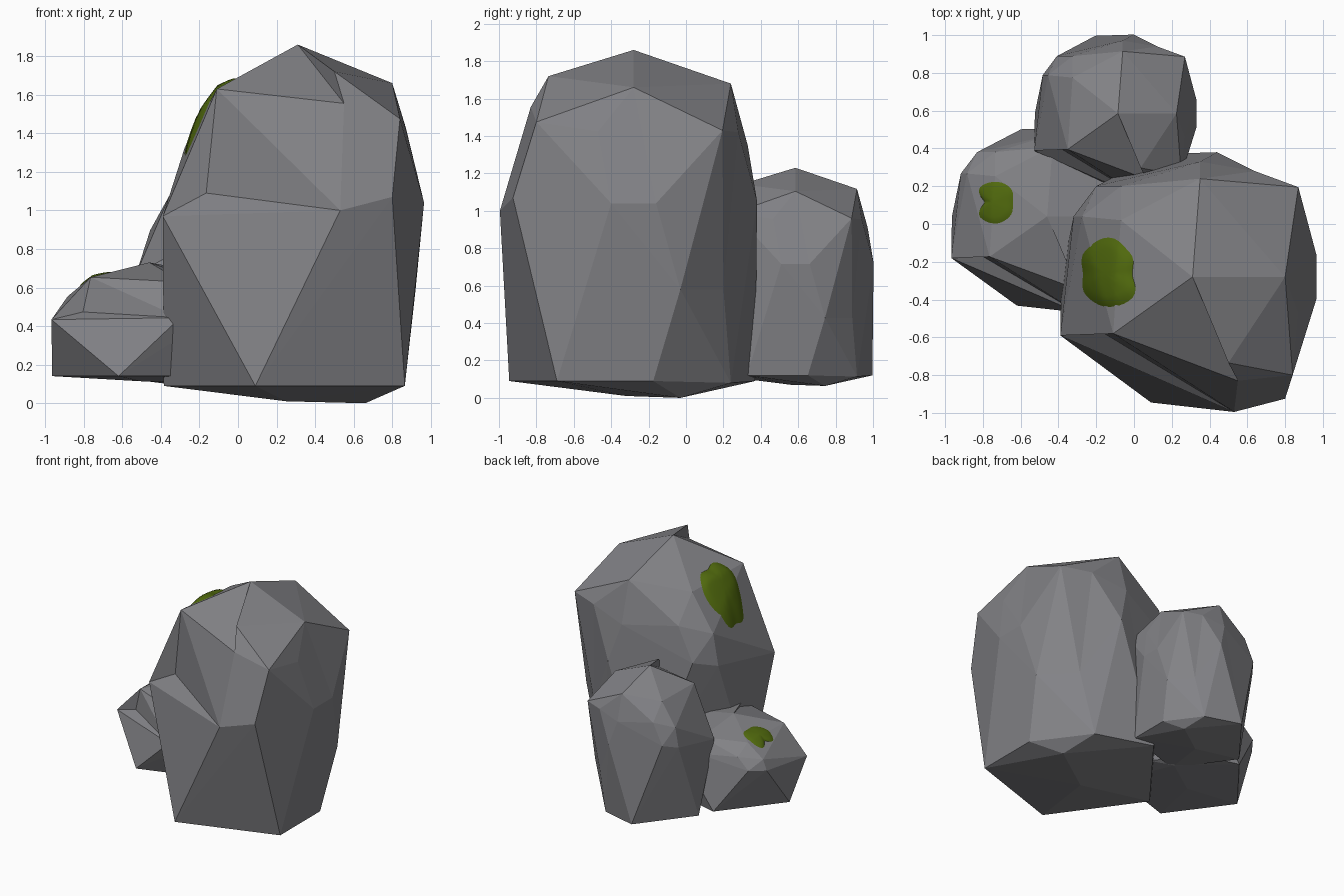
import bpy, bmesh, math
from mathutils import Vector
from mathutils.bvhtree import BVHTree

if "Cube" in bpy.data.objects:
    bpy.data.objects.remove(bpy.data.objects["Cube"])


def material(name, rgb):
    m = bpy.data.materials.new(name)
    m.diffuse_color = (*rgb, 1)
    m.use_nodes = True
    m.node_tree.nodes["Principled BSDF"].inputs["Base Color"].default_value = m.diffuse_color
    return m


STONE = material("grey stone", (0.225, 0.225, 0.24))
MOSS = material("moss green", (0.08, 0.14, 0.004))

PEAK = Vector((0.31, -0.28, 1.86))
CORE = Vector((0.29, -0.30, 0.80))

# Corner points of the boulder on its rounded body
CORNERS = [
    PEAK,
    (0.80, -0.28, 1.66), (-0.11, -0.58, 1.63), (-0.07, 0.02, 1.61),
    (0.55, -0.83, 1.555), (0.64, 0.28, 1.42), (-0.07, 0.20, 1.40), (-0.275, 0.04, 1.33),
    (0.53, -0.995, 1.00), (0.61, -0.965, 1.07), (0.44, 0.38, 1.05),
    (-0.20, 0.20, 1.13), (-0.32, 0.04, 1.08), (-0.39, -0.59, 0.97),
    # foot
    (0.09, -0.945, 0.09), (0.865, -0.69, 0.09), (0.865, -0.175, 0.09), (0.58, 0.24, 0.08),
    (0.12, 0.37, 0.09), (-0.385, -0.28, 0.09), (0.66, -0.03, 0.0), (0.25, -0.32, 0.01),
]
# Corners in shallow valleys: (point, how far out it sits while the hull is made)
VALLEYS = [
    ((0.87, -0.47, 1.425), 1.05), ((0.35, 0.33, 1.35), 1.05), ((-0.165, -0.575, 1.09), 1.17),
    ((0.80, -0.925, 1.07), 1.03), ((0.965, -0.40, 1.04), 1.04), ((0.965, -0.16, 1.04), 1.04),
    ((0.92, -0.03, 0.58), 1.04), ((0.69, 0.20, 0.58), 1.08),
]
# Jutting corners: (final place, place while the hull is made)
SPURS = [
    ((0.50, -0.735, 1.72), (0.52, -0.68, 1.64)), ((0.87, 0.195, 1.43), (0.83, 0.16, 1.385)),
    ((0.35, 0.24, 1.68), (0.347, 0.213, 1.636)), ((0.84, -0.80, 1.475), (0.815, -0.78, 1.445)),
]


def boulder(name, peak, scale):
    """Faceted boulder with its peak at the given point."""
    bm = bmesh.new()
    for p in CORNERS:
        bm.verts.new(p)
    moved = [(bm.verts.new(CORE + (Vector(p) - CORE) * k), p) for p, k in VALLEYS]
    moved += [(bm.verts.new(start), p) for p, start in SPURS]
    bmesh.ops.convex_hull(bm, input=bm.verts[:])
    for v, final in moved:
        v.co = final
    loose = [v for v in bm.verts if not v.link_faces]
    bmesh.ops.delete(bm, geom=loose, context='VERTS')
    bmesh.ops.recalc_face_normals(bm, faces=bm.faces[:])
    for v in bm.verts:
        d = v.co - PEAK
        v.co = Vector(peak) + Vector((d.x * scale[0], d.y * scale[1], d.z * scale[2]))
    tree = BVHTree.FromBMesh(bm)
    me = bpy.data.meshes.new(name)
    bm.to_mesh(me)
    bm.free()
    me.materials.append(STONE)
    bpy.context.collection.objects.link(bpy.data.objects.new(name, me))
    return tree


def moss(name, tree, centre, radii, height):
    """Soft cushion laid on the rock, outline given by radii round the centre."""
    n, rings = 40, 6

    def lay(x, y, lift):
        p, nrm, _, _ = tree.ray_cast(Vector((x, y, 5)), Vector((0, 0, -1)))
        return p + Vector((-0.45, 0.1, 0.85)).normalized() * lift

    def radius(t):
        k = t / (2 * math.pi) * len(radii)
        i, f = int(k), k - int(k)
        f = (1 - math.cos(f * math.pi)) / 2
        return radii[i % len(radii)] * (1 - f) + radii[(i + 1) % len(radii)] * f

    bm = bmesh.new()
    mid = bm.verts.new(lay(*centre, height))
    last = None
    for j in range(1, rings + 1):
        r = j / rings
        lift = height * math.sqrt(1 - r * r) - 0.004 * r
        ring = []
        for i in range(n):
            t = 2 * math.pi * i / n
            s = r * radius(t)
            ring.append(bm.verts.new(lay(centre[0] + s * math.cos(t),
                                         centre[1] + s * math.sin(t), lift)))
        for i in range(n):
            k = (i + 1) % n
            if last:
                bm.faces.new((last[i], ring[i], ring[k], last[k]))
            else:
                bm.faces.new((mid, ring[i], ring[k]))
        last = ring
    for f in bm.faces:
        f.smooth = True
    me = bpy.data.meshes.new(name)
    bm.to_mesh(me)
    bm.free()
    me.materials.append(MOSS)
    bpy.context.collection.objects.link(bpy.data.objects.new(name, me))


# Three boulders of the same shape
tall = boulder("tall_rock", PEAK, (1, 1, 1))
boulder("back_rock", (-0.085, 0.585, 1.23), (0.633, 0.633, 0.627))
low = boulder("low_rock", (-0.46, 0.04, 0.73), (0.725, 0.71, 0.333))

# Moss patches
moss("tall_rock_moss", tall, (-0.135, -0.265),
     [0.13, 0.165, 0.20, 0.18, 0.14, 0.17, 0.18, 0.185], 0.035)
moss("low_rock_moss", low, (-0.735, 0.115),
     [0.10, 0.12, 0.115, 0.12, 0.06, 0.12, 0.12, 0.115], 0.018)
